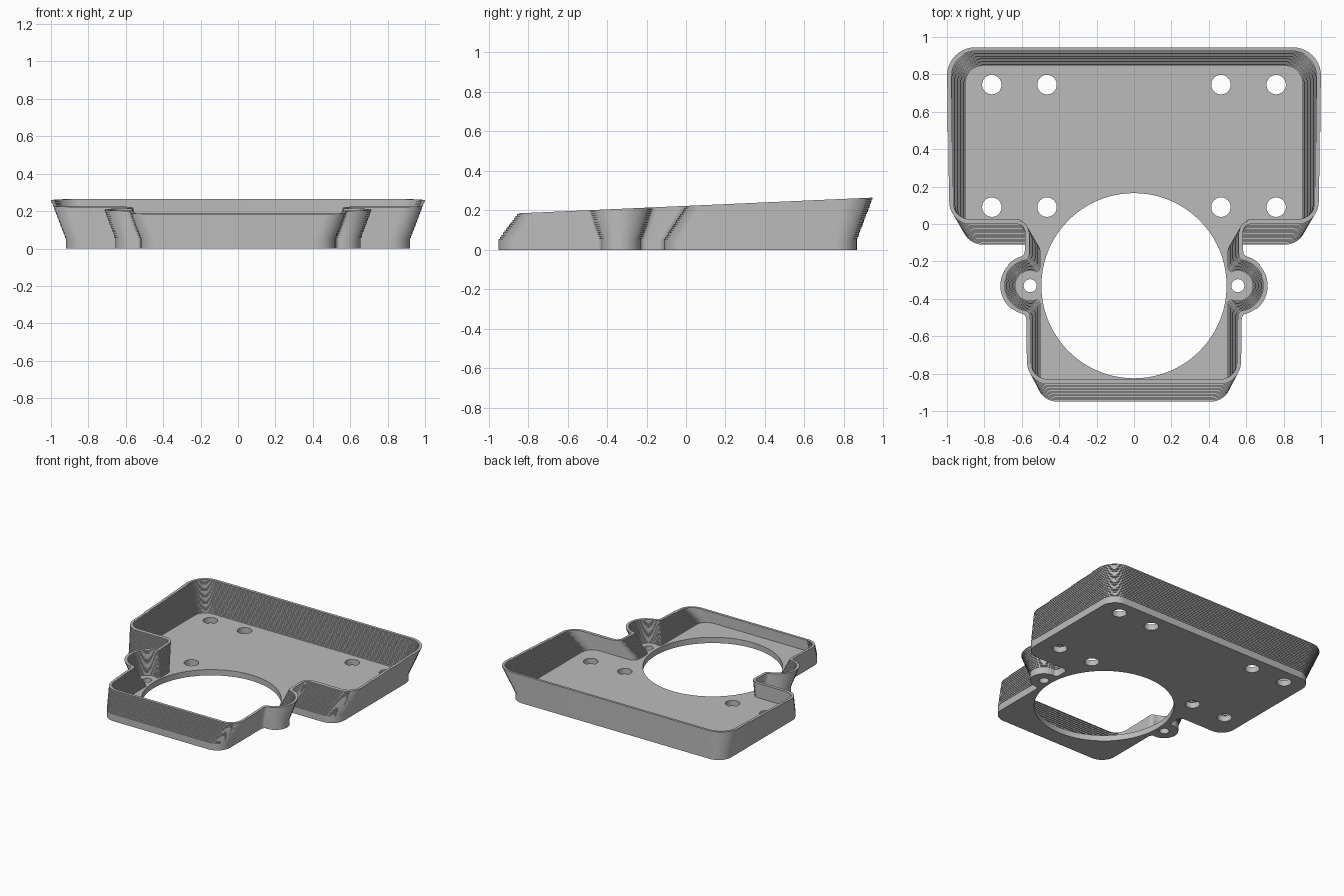
import bpy, bmesh, math
from mathutils import Vector, Matrix

if "Cube" in bpy.data.objects:
    bpy.data.objects.remove(bpy.data.objects["Cube"], do_unlink=True)

FLOOR = 0.045          # plate thickness
LAYER = 0.0105         # height of one terrace of the wall
LAYERS = 22
WALL = 0.02
FLARE = 0.38           # outward drift of the walls per unit of height
EAR = Vector((0.555, -0.33))
RIM_Z, RIM_SLOPE = 0.2227, 0.0444


def bend(a, corner, b, steps=8):
    """Quadratic curve from a to b."""
    return [a * (1 - t) ** 2 + corner * 2 * t * (1 - t) + b * t * t
            for t in (i / steps for i in range(steps + 1))]


def fillet(corner, d_in, d_out, r, steps=10):
    """Circular round of a right-angled corner."""
    centre = corner - d_in * r + d_out * r
    pts = []
    for i in range(steps + 1):
        a = math.pi / 2 * i / steps
        pts.append(centre - d_out * r * math.cos(a) + d_in * r * math.sin(a))
    return pts


def outline(h, w):
    """Plan of the tray at height h above the floor, inset by w."""
    right, back = Vector((1, 0)), Vector((0, 1))
    side = 0.52 + FLARE * h - w
    wing = 0.92 + FLARE * h - w
    front_y = -0.95 + 0.74 * h + w
    shoulder_y = -0.11 + 0.65 * h + w
    back_y = 0.865 + FLARE * h - w

    half = fillet(Vector((side, front_y)), right, back, 0.11 - w)
    # Rounded ear with soft joins to the side wall
    r = 0.1 + FLARE * h - w
    a = math.acos((side + 0.02 - EAR.x) / r)
    arc = [EAR + Vector((math.cos(t), math.sin(t))) * r
           for t in (a * (i / 12 - 1) for i in range(25))]
    for sign, end in ((-1, arc[0]), (1, arc[-1])):
        join = bend(Vector((side, end.y + sign * 0.035)),
                    Vector((side, end.y + sign * 0.005)), end)
        if sign < 0:
            half += join[:-1] + arc
        else:
            half += join[-2::-1]
    # Shoulder, wing corner and back corner
    half += fillet(Vector((side, shoulder_y)), back, right, 0.04 + w)
    half += fillet(Vector((wing, shoulder_y)), right, back, 0.11 - w)
    half += fillet(Vector((wing, back_y)), back, -right, 0.11 + 0.2 * h - w)
    return half + [Vector((-p.x, p.y)) for p in reversed(half)]


def tray_mesh():
    bm = bmesh.new()

    def loop(h, w, z):
        return [bm.verts.new((p.x, p.y, z)) for p in outline(h, w)]

    # Terraced outer skin going up, inner skin coming down
    loops = [loop(0, 0, 0)]
    for i in range(LAYERS):
        z = FLOOR + i * LAYER
        if i:
            loops.append(loop(i * LAYER, 0, z))
        loops.append(loop(i * LAYER, 0, z + LAYER))
    for i in reversed(range(LAYERS)):
        z = FLOOR + i * LAYER
        loops += [loop(i * LAYER, WALL, z + LAYER), loop(i * LAYER, WALL, z)]
    for lo, hi in zip(loops, loops[1:]):
        n = len(lo)
        for k in range(n):
            m = (k + 1) % n
            bm.faces.new((lo[k], lo[m], hi[m], hi[k]))
    bm.faces.new(loops[0])
    bm.faces.new(loops[-1])
    bmesh.ops.recalc_face_normals(bm, faces=bm.faces)
    mesh = bpy.data.meshes.new("tray")
    bm.to_mesh(mesh)
    bm.free()
    return mesh


def add_object(name, mesh):
    ob = bpy.data.objects.new(name, mesh)
    bpy.context.collection.objects.link(ob)
    return ob


def cut(target, bm, name):
    """Subtract a bmesh solid from the target and discard the cutter."""
    mesh = bpy.data.meshes.new(name)
    bm.to_mesh(mesh)
    bm.free()
    cutter = add_object(name, mesh)
    cutter.hide_render = True
    mod = target.modifiers.new(name, "BOOLEAN")
    mod.operation = "DIFFERENCE"
    mod.solver = "EXACT"
    mod.object = cutter
    bpy.context.view_layer.objects.active = target
    bpy.ops.object.modifier_apply(modifier=mod.name)
    bpy.data.objects.remove(cutter, do_unlink=True)


tray = add_object("tray", tray_mesh())

# Large opening, ear holes and mounting holes
holes = bmesh.new()
spots = [(0, EAR.y, 0.495, 96)]
for s in (-1, 1):
    spots.append((s * EAR.x, EAR.y, 0.035, 24))
    spots += [(s * x, y, 0.052, 32) for x in (0.465, 0.76) for y in (0.09, 0.745)]
for x, y, r, n in spots:
    bmesh.ops.create_cone(holes, cap_ends=True, segments=n, radius1=r, radius2=r,
                          depth=0.1, matrix=Matrix.Translation((x, y, 0.02)))
cut(tray, holes, "hole_cutter")

# Sloping rim
slab = bmesh.new()
tilt = Matrix.Rotation(math.atan(RIM_SLOPE), 4, "X")
bmesh.ops.create_cube(slab, size=4, matrix=Matrix.Translation((0, 0, RIM_Z)) @ tilt
                      @ Matrix.Translation((0, 0, 2)))
cut(tray, slab, "rim_cutter")

# Plain grey finish
grey = bpy.data.materials.new("grey_plastic")
grey.use_nodes = True
colour = (0.5, 0.5, 0.5, 1)
grey.diffuse_color = colour
grey.node_tree.nodes["Principled BSDF"].inputs["Base Color"].default_value = colour
tray.data.materials.clear()
tray.data.materials.append(grey)
for p in tray.data.polygons:
    p.material_index = 0

bpy.ops.object.select_all(action="DESELECT")
tray.select_set(True)
bpy.context.view_layer.objects.active = tray
bpy.ops.object.shade_smooth_by_angle(angle=math.radians(30))
